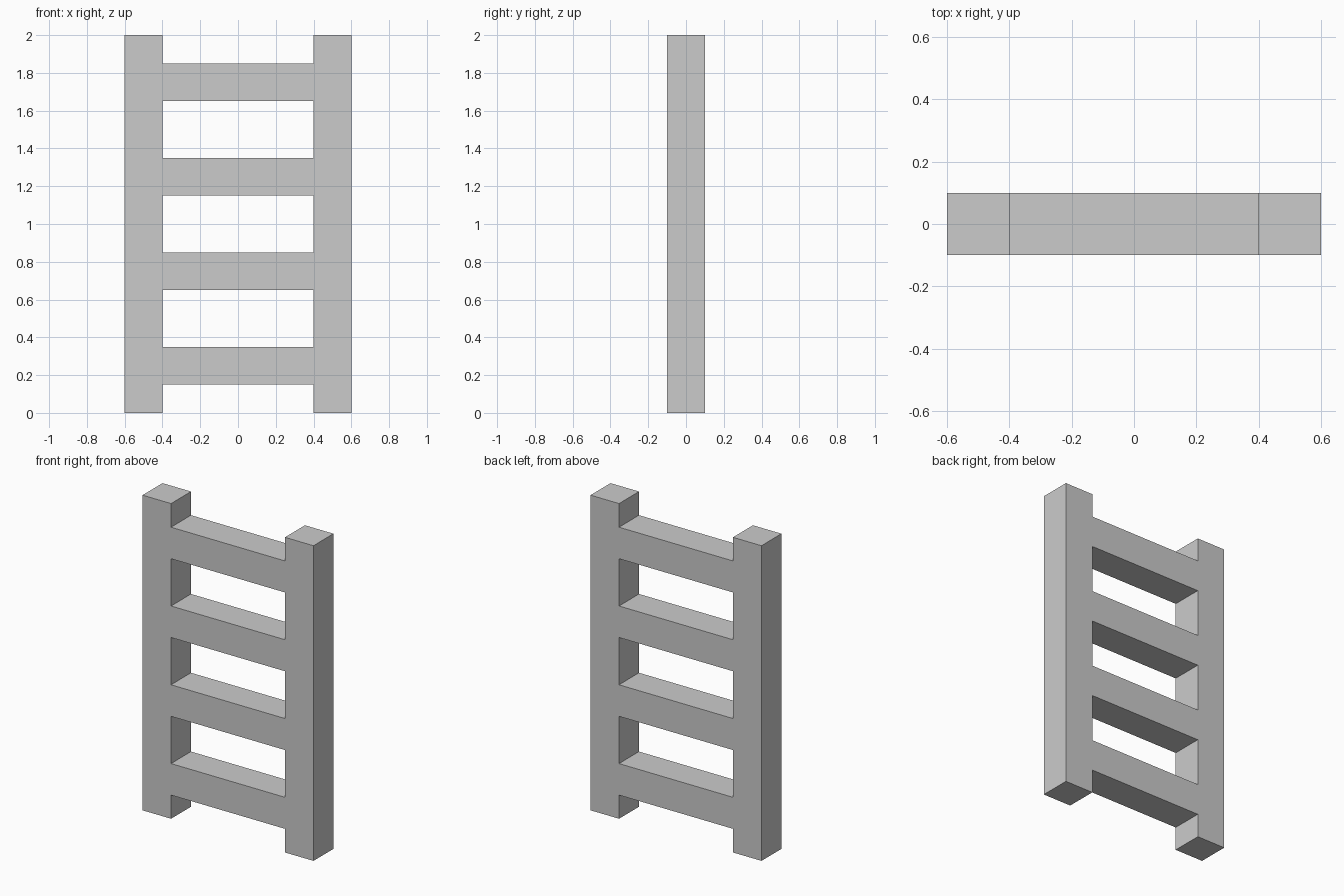
import bpy
import bmesh

if "Cube" in bpy.data.objects:
    bpy.data.objects.remove(bpy.data.objects["Cube"])

HEIGHT, DEPTH = 2.0, 0.2
INNER, OUTER = 0.4, 0.6
RUNG_THICK = 0.2
RUNG_BOTTOMS = [0.15 + 0.5 * i for i in range(4)]

# Heights where the rails are split so that the rungs weld into them
levels = [0.0]
for z in RUNG_BOTTOMS:
    levels += [z, z + RUNG_THICK]
levels.append(HEIGHT)

bm = bmesh.new()


def panel(x0, x1, z0, z1):
    """Flat rectangle in the ladder's centre plane, facing the front."""
    corners = [(x0, z0), (x1, z0), (x1, z1), (x0, z1)]
    bm.faces.new([bm.verts.new((x, 0, z)) for x, z in corners])


# Two side rails
for x0, x1 in ((-OUTER, -INNER), (INNER, OUTER)):
    for z0, z1 in zip(levels, levels[1:]):
        panel(x0, x1, z0, z1)

# Four rungs between the rails
for z in RUNG_BOTTOMS:
    panel(-INNER, INNER, z, z + RUNG_THICK)

bmesh.ops.remove_doubles(bm, verts=bm.verts, dist=1e-4)
mesh = bpy.data.meshes.new("ladder")
bm.to_mesh(mesh)
bm.free()
ladder = bpy.data.objects.new("ladder", mesh)
bpy.context.collection.objects.link(ladder)

# Thickness, centred on y = 0
solid = ladder.modifiers.new("thickness", 'SOLIDIFY')
solid.thickness = DEPTH
solid.offset = 0
